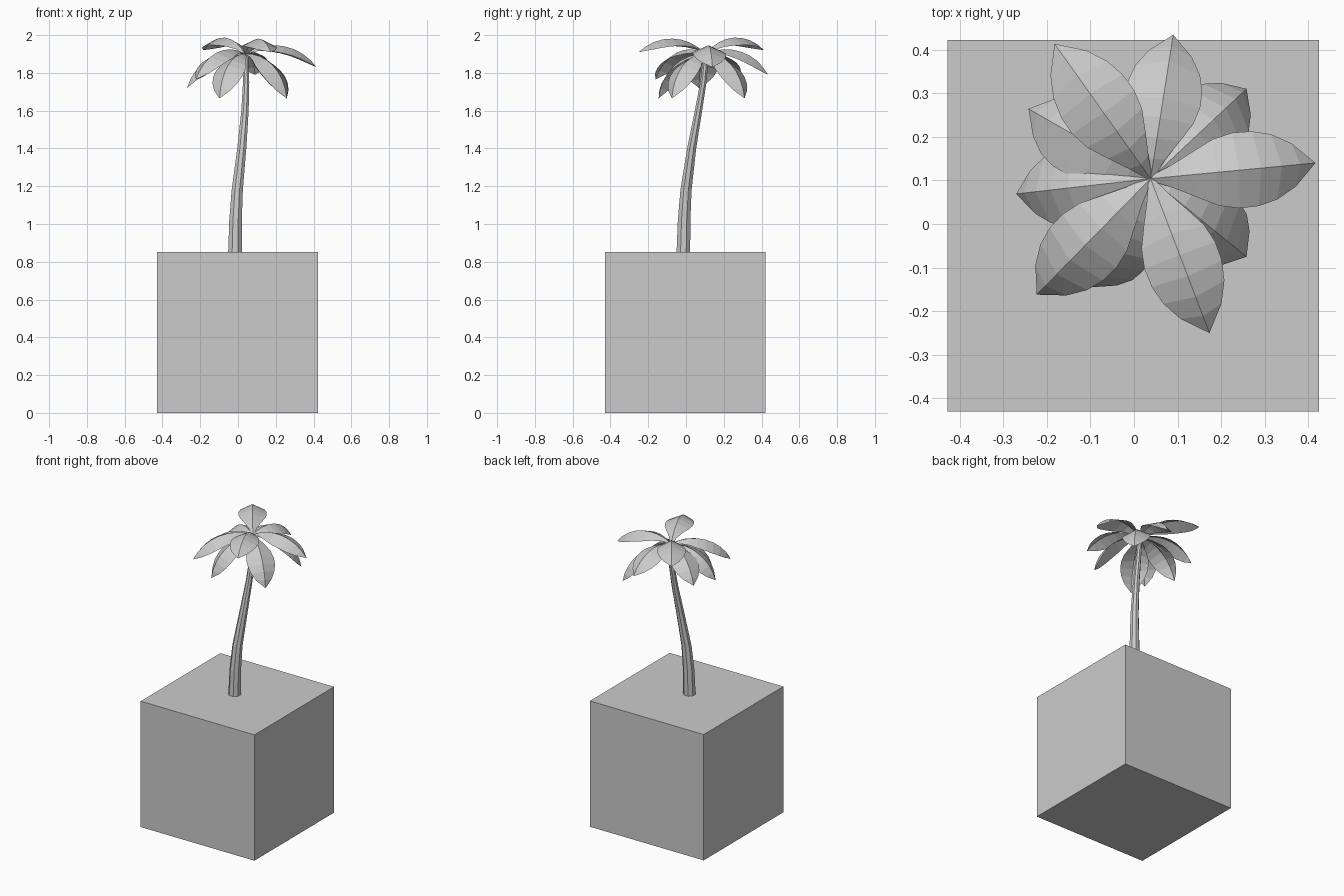
import bpy, bmesh, math
from mathutils import Vector

if "Cube" in bpy.data.objects:
    bpy.data.objects.remove(bpy.data.objects["Cube"])

grey = bpy.data.materials.new("light grey")
grey.diffuse_color = (0.6, 0.6, 0.6, 1)
grey.use_nodes = True
grey.node_tree.nodes["Principled BSDF"].inputs["Base Color"].default_value = grey.diffuse_color


def make(name, bm):
    me = bpy.data.meshes.new(name)
    bm.to_mesh(me)
    bm.free()
    me.materials.append(grey)
    ob = bpy.data.objects.new(name, me)
    bpy.context.collection.objects.link(ob)
    return ob


# Cube base
bm = bmesh.new()
bmesh.ops.create_cube(bm, size=0.852)
bmesh.ops.translate(bm, vec=(-0.002, -0.004, 0.426), verts=bm.verts)
make("base_block", bm)

# Curved, tapering eight-sided trunk: x, y, z, radius
path = [(-0.016, -0.014, 0.85, 0.039), (-0.013, -0.01, 1.02, 0.036),
        (-0.004, 0.0, 1.18, 0.032), (0.02, 0.03, 1.40, 0.026),
        (0.037, 0.066, 1.60, 0.021), (0.043, 0.092, 1.75, 0.018),
        (0.040, 0.106, 1.90, 0.015)]
bm = bmesh.new()
rings = []
for x, y, z, r in path:
    rings.append([bm.verts.new((x + r * math.cos((i + .5) * math.pi / 4),
                                y + r * math.sin((i + .5) * math.pi / 4), z))
                  for i in range(8)])
for a, b in zip(rings, rings[1:]):
    for i in range(8):
        j = (i + 1) % 8
        bm.faces.new((a[i], a[j], b[j], b[i]))
bm.faces.new(rings[-1])
bm.faces.new(rings[0][::-1])
make("trunk", bm)

# Leaves: arched midrib from the crown to a tip, with folded-down halves
crown = Vector((0.038, 0.104, 1.90))
widths = [0.006, 0.027, 0.053, 0.077, 0.087, 0.086, 0.075, 0.05, 0]
tips = [(0.416, 0.14, 1.83), (0.09, 0.434, 1.79), (-0.182, 0.413, 1.92),
        (-0.223, -0.162, 1.765), (0.173, -0.25, 1.91), (-0.27, 0.069, 1.72),
        (0.258, 0.31, 1.665), (-0.242, 0.264, 1.75), (0.258, -0.075, 1.665),
        (-0.098, -0.145, 1.665)]
BEND = math.radians(88)


def leaf(index, tip):
    chord = Vector(tip) - crown
    along = chord.normalized()
    side = Vector((0, 0, 1)).cross(along).normalized()
    up = along.cross(side)
    radius = chord.length / (2 * math.sin(BEND / 2))
    bm = bmesh.new()
    rows = []
    n = len(widths) - 1
    for k, w in enumerate(widths):
        a = BEND * (k / n - 0.5)
        mid = (crown + chord / 2 + along * radius * math.sin(a)
               + up * radius * (math.cos(a) - math.cos(BEND / 2)))
        normal = along * math.sin(a) + up * math.cos(a)
        if w == 0:
            rows.append([bm.verts.new(mid)])
        else:
            rows.append([bm.verts.new(mid + side * w * s - normal * 0.45 * w * abs(s))
                         for s in (1, 0, -1)])
    for a, b in zip(rows, rows[1:]):
        for i in (0, 1):
            if len(b) == 1:
                bm.faces.new((a[i + 1], b[0], a[i]))
            else:
                bm.faces.new((a[i + 1], b[i + 1], b[i], a[i]))
    make(f"leaf_{index}", bm)


for i, t in enumerate(tips):
    leaf(i + 1, t)
